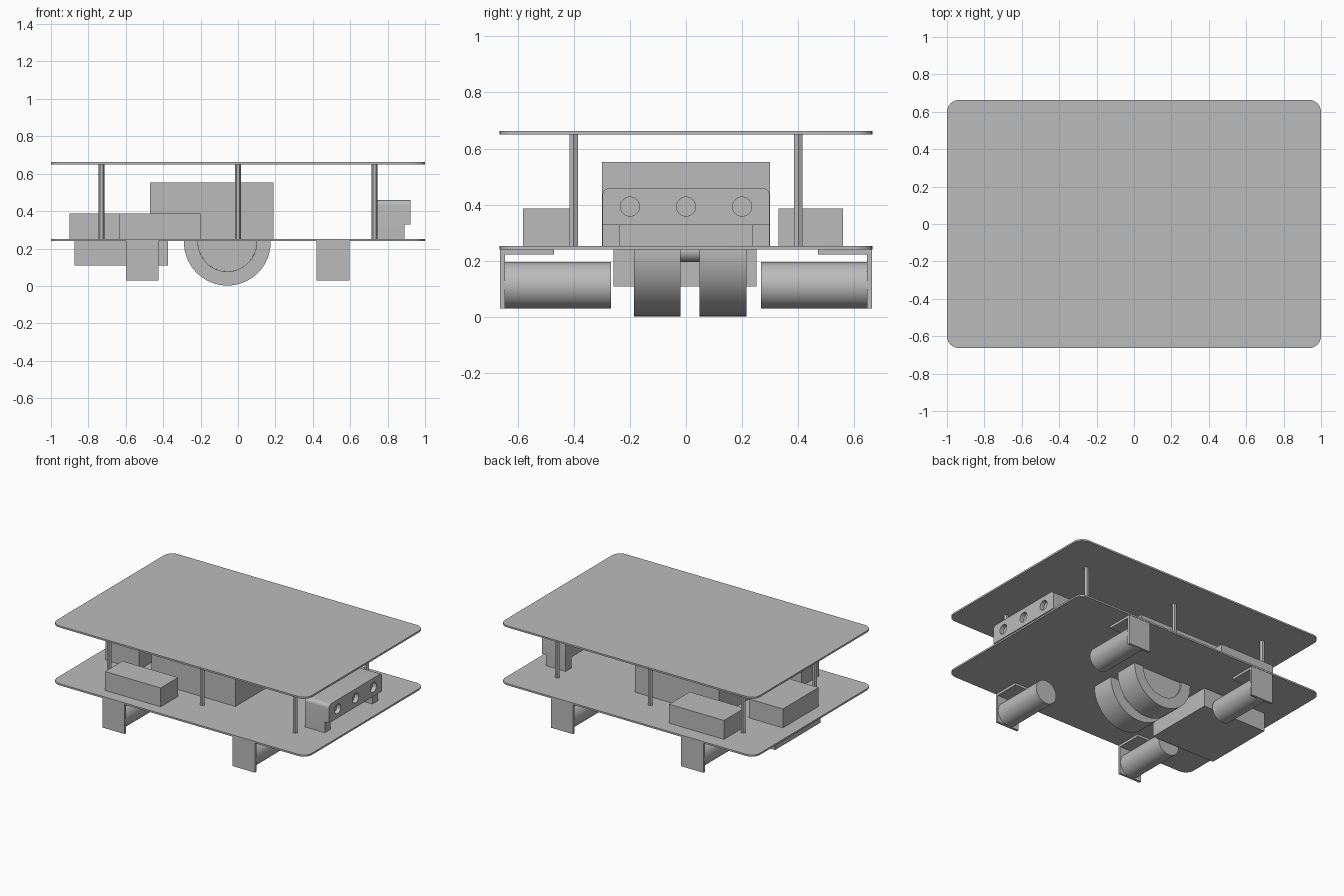
import bpy, bmesh, math
from mathutils import Matrix, Vector

if "Cube" in bpy.data.objects:
    bpy.data.objects.remove(bpy.data.objects["Cube"])

GREY = (0.5, 0.5, 0.5, 1)
mat = bpy.data.materials.new("plain grey")
mat.use_nodes = True
mat.diffuse_color = GREY
bsdf = next(n for n in mat.node_tree.nodes if n.type == 'BSDF_PRINCIPLED')
bsdf.inputs["Base Color"].default_value = GREY


def finish(name, bm, smooth=False):
    bmesh.ops.recalc_face_normals(bm, faces=bm.faces)
    me = bpy.data.meshes.new(name)
    bm.to_mesh(me)
    bm.free()
    me.materials.append(mat)
    ob = bpy.data.objects.new(name, me)
    bpy.context.collection.objects.link(ob)
    if smooth:
        bpy.ops.object.select_all(action='DESELECT')
        ob.select_set(True)
        bpy.context.view_layer.objects.active = ob
        bpy.ops.object.shade_smooth_by_angle(angle=math.radians(30))
    return ob


def add_box(bm, x, y, z):
    """Add a box given its (min, max) range on each axis."""
    lo, hi = Vector((x[0], y[0], z[0])), Vector((x[1], y[1], z[1]))
    m = Matrix.Translation((lo + hi) / 2) @ Matrix.Diagonal((*(hi - lo), 1))
    return bmesh.ops.create_cube(bm, size=1, matrix=m)["verts"]


def box(name, x, y, z):
    bm = bmesh.new()
    add_box(bm, x, y, z)
    return finish(name, bm)


def cylinder(name, centre, r, depth, axis='Z', sides=48, smooth=True):
    rot = {'X': Matrix.Rotation(math.pi / 2, 4, 'Y'),
           'Y': Matrix.Rotation(math.pi / 2, 4, 'X'), 'Z': Matrix()}[axis]
    bm = bmesh.new()
    bmesh.ops.create_cone(bm, cap_ends=True, segments=sides, radius1=r, radius2=r,
                          depth=depth, matrix=Matrix.Translation(centre) @ rot)
    return finish(name, bm, smooth)


def round_edges(bm, axis, r, test=lambda c: True):
    """Round the edges that run along one axis."""
    edges = []
    for e in bm.edges:
        d = (e.verts[0].co - e.verts[1].co).normalized()
        if abs(d[axis]) > 0.99 and test((e.verts[0].co + e.verts[1].co) / 2):
            edges.append(e)
    bmesh.ops.bevel(bm, geom=edges, offset=r, segments=8, profile=0.5, affect='EDGES')


def cut(ob, cutter):
    mod = ob.modifiers.new("cut", 'BOOLEAN')
    mod.operation, mod.solver, mod.object = 'DIFFERENCE', 'EXACT', cutter
    bpy.context.view_layer.objects.active = ob
    bpy.ops.object.modifier_apply(modifier=mod.name)
    bpy.data.objects.remove(cutter)


# Two rounded deck plates
for name, z in (("lower_deck", (0.24, 0.252)), ("upper_deck", (0.65, 0.662))):
    bm = bmesh.new()
    add_box(bm, (-1, 1), (-0.664, 0.664), z)
    round_edges(bm, 2, 0.065)
    finish(name, bm, True)

# Hexagonal spacer posts, corners pointing along x
for x in (-0.73, 0, 0.73):
    for y in (-0.4, 0.4):
        post = cylinder("spacer_post", (0, 0, 0), 0.0165, 0.4, sides=6, smooth=False)
        first = post.data.vertices[0].co
        post.data.transform(Matrix.Rotation(-math.atan2(first.y, first.x), 4, 'Z'))
        post.data.transform(Matrix.Translation((x, y, 0.45)))

# Boxes on the lower deck
box("wheel_housing", (-0.47, 0.19), (-0.3, 0.3), (0.25, 0.552))
box("front_module", (-0.636, -0.2), (-0.58, -0.385), (0.25, 0.386))
box("back_module", (-0.69, -0.26), (0.33, 0.56), (0.25, 0.386))
box("end_module", (-0.9, -0.636), (-0.2, 0.2), (0.25, 0.386))

# Box under the lower deck
box("underside_box", (-0.875, -0.375), (-0.258, 0.252), (0.108, 0.242))

# Sensor bar: rounded top, open between its feet, three round sockets
bm = bmesh.new()
add_box(bm, (0.735, 0.922), (-0.298, 0.298), (0.25, 0.458))
round_edges(bm, 0, 0.025, lambda c: c.z > 0.4)
sensor = finish("sensor_bar", bm)
cut(sensor, box("foot_cutter", (0.889, 1), (-0.4, 0.4), (0.2, 0.328)))
cut(sensor, box("gap_cutter", (0.6, 1), (-0.235, 0.235), (0.2, 0.328)))
for y in (-0.2, 0, 0.2):
    cut(sensor, cylinder("socket_cutter", (0.922, y, 0.393), 0.034, 0.06, 'X', 32))
bpy.ops.object.select_all(action='DESELECT')
sensor.select_set(True)
bpy.context.view_layer.objects.active = sensor
bpy.ops.object.shade_smooth_by_angle(angle=math.radians(30))

# Twin wheels with recessed hubs, joined by an axle
for y0, y1 in ((-0.185, -0.02), (0.048, 0.215)):
    bm = bmesh.new()
    bmesh.ops.create_cone(bm, cap_ends=True, segments=64, radius1=0.232, radius2=0.232,
                          depth=y1 - y0,
                          matrix=Matrix.Translation((-0.057, (y0 + y1) / 2, 0.234))
                          @ Matrix.Rotation(math.pi / 2, 4, 'X'))
    caps = [f for f in bm.faces if len(f.verts) > 4]
    bmesh.ops.inset_individual(bm, faces=caps, thickness=0.075)
    bmesh.ops.inset_individual(bm, faces=caps, thickness=0.0005, depth=-0.012)
    finish("wheel", bm, True)
cylinder("wheel_axle", (-0.057, 0.014, 0.234), 0.038, 0.09, 'Y')

# Four motors, each hung from an L-shaped bracket
for x in (-0.513, 0.508):
    for s in (-1, 1):
        cylinder("motor", (x, s * 0.457, 0.113), 0.083, 0.38, 'Y')
        bm = bmesh.new()
        xr = (x - 0.087, x + 0.087)
        add_box(bm, xr, sorted((s * 0.645, s * 0.662)), (0.03, 0.241))
        add_box(bm, xr, sorted((s * 0.47, s * 0.646)), (0.223, 0.241))
        finish("motor_bracket", bm)
